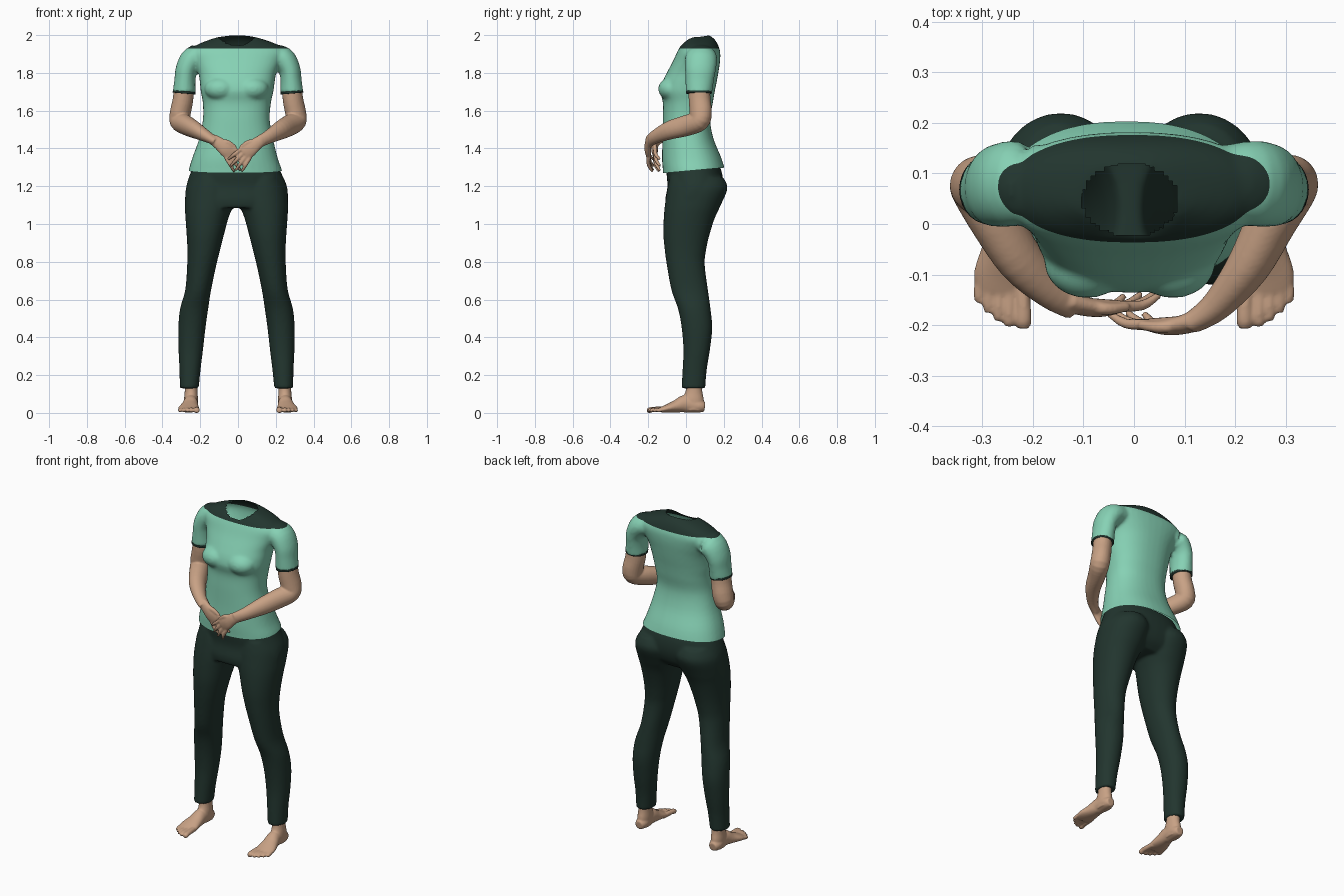
import bpy, bmesh, math
from mathutils import Vector, Matrix

if "Cube" in bpy.data.objects:
    bpy.data.objects.remove(bpy.data.objects["Cube"])


def material(name, rgb):
    m = bpy.data.materials.new(name)
    m.diffuse_color = (*rgb, 1)
    m.use_nodes = True
    m.node_tree.nodes["Principled BSDF"].inputs["Base Color"].default_value = m.diffuse_color
    return m


MINT = material("mint fabric", (0.24, 0.64, 0.46))
DARK = material("dark green fabric", (0.016, 0.036, 0.028))
SKIN = material("skin", (0.58, 0.36, 0.235))


def spline(rows, n=4):
    """Catmull-Rom interpolation of parameter rows."""
    out = []
    for i in range(len(rows) - 1):
        a, b = rows[max(i - 1, 0)], rows[i]
        c, d = rows[i + 1], rows[min(i + 2, len(rows) - 1)]
        for k in range(n):
            t = k / n
            out.append([0.5 * (2 * q + (r - p) * t + (2 * p - 5 * q + 4 * r - s) * t * t
                               + (3 * q - p - 3 * r + s) * t ** 3)
                        for p, q, r, s in zip(a, b, c, d)])
    return out + [list(rows[-1])]


def skin_rings(bm, rings):
    """Join point rings into a closed tube with capped ends."""
    vs = [[bm.verts.new(p) for p in ring] for ring in rings]
    n = len(vs[0])
    for a, b in zip(vs, vs[1:]):
        for i in range(n):
            bm.faces.new((a[i], a[(i + 1) % n], b[(i + 1) % n], b[i]))
    bm.faces.new(vs[0][::-1])
    bm.faces.new(vs[-1])


def body_loft(bm, rows, power=2.3, side=1, n=40):
    """Rows: z, x_min, x_max, y_front, y_back, front dz, back dz."""
    rings = []
    for z, x0, x1, yf, yb, df, db in spline(rows):
        ring = []
        for i in range(n):
            a = 2 * math.pi * i / n
            c, s = math.cos(a), math.sin(a)
            px = math.copysign(abs(c) ** (2 / power), c)
            py = math.copysign(abs(s) ** (2 / power), s)
            x = (x0 + x1) / 2 + px * (x1 - x0) / 2
            ring.append((x * side, (yf + yb) / 2 + py * (yb - yf) / 2,
                         z + s * s * (df if s < 0 else db)))
        rings.append(ring)
    skin_rings(bm, rings)


def tube(bm, rows, ref, n=16):
    """Rows: x, y, z, radius along ref, radius across ref."""
    pts = spline(rows)
    rings = []
    for i, p in enumerate(pts):
        t = (Vector(pts[min(i + 1, len(pts) - 1)][:3]) - Vector(pts[max(i - 1, 0)][:3])).normalized()
        u = Vector(ref)
        u = (u - t * u.dot(t)).normalized()
        v = t.cross(u)
        rings.append([Vector(p[:3]) + u * p[3] * math.cos(2 * math.pi * k / n)
                      + v * p[4] * math.sin(2 * math.pi * k / n) for k in range(n)])
    skin_rings(bm, rings)


def ball(bm, loc, size):
    bmesh.ops.create_uvsphere(bm, u_segments=24, v_segments=16, radius=1,
                              matrix=Matrix.Translation(loc) @ Matrix.Diagonal((*size, 1)))


def blend(name, bm, mats, voxel=0, smooth=4, edit=None):
    """Fuse overlapping volumes into one smooth skin, then trim it with edit."""
    bmesh.ops.recalc_face_normals(bm, faces=bm.faces[:])
    me = bpy.data.meshes.new(name)
    bm.to_mesh(me)
    bm.free()
    ob = bpy.data.objects.new(name, me)
    bpy.context.collection.objects.link(ob)
    if voxel:
        r = ob.modifiers.new("fuse", 'REMESH')
        r.mode, r.voxel_size = 'VOXEL', voxel
        s = ob.modifiers.new("soften", 'SMOOTH')
        s.factor, s.iterations = 0.5, smooth
        bpy.context.view_layer.update()
        me = bpy.data.meshes.new_from_object(ob.evaluated_get(bpy.context.evaluated_depsgraph_get()))
        ob.modifiers.clear()
        ob.data = me
    me.materials.clear()
    for m in mats:
        me.materials.append(m)
    b = bmesh.new()
    b.from_mesh(me)
    if edit:
        edit(b)
    for f in b.faces:
        f.smooth = True
    b.to_mesh(me)
    b.free()
    return ob


def cut(b, co, no, clear=False):
    bmesh.ops.bisect_plane(b, geom=b.verts[:] + b.edges[:] + b.faces[:], dist=1e-5,
                           plane_co=co, plane_no=no, clear_outer=clear)


# Shirt: torso, bust and sleeves
bm = bmesh.new()
body_loft(bm, [
    (1.22, -.270, .242, -.120, .222, 0, 0), (1.28, -.262, .234, -.122, .208, 0, 0),
    (1.35, -.242, .210, -.127, .187, 0, 0), (1.45, -.206, .186, -.124, .146, 0, 0),
    (1.55, -.186, .168, -.123, .128, 0, 0), (1.64, -.186, .174, -.122, .142, 0, 0),
    (1.70, -.197, .187, -.136, .152, 0, 0), (1.75, -.202, .194, -.126, .162, 0, 0),
    (1.80, -.210, .203, -.102, .171, 0, 0), (1.86, -.235, .230, -.070, .180, 0, 0),
    (1.91, -.258, .252, -.047, .181, 0, 0), (1.947, -.220, .214, -.034, .170, -.012, 0),
    (1.974, -.155, .145, -.028, .150, -.03, .005), (1.990, -.103, .090, -.024, .122, -.048, .01)])
for s in (-1, 1):
    ball(bm, (s * .085 - .008, -.075, 1.715), (.085, .072, .062))
    tube(bm, [(s * .17, .08, 1.89, .06, .075), (s * .235, .08, 1.875, .066, .085),
              (s * .272, .076, 1.82, .058, .082), (s * .281, .072, 1.76, .056, .075),
              (s * .285, .068, 1.695, .061, .070)], (1, 0, 0.3), 28)


def finish_shirt(b):
    cut(b, (0, 0, 1.28), (0, .09, -1), True)          # open hem
    cut(b, (0, 0, 1.93), (0, 0, 1))                   # shoulder colour line
    neck = [f for f in b.faces for c in [f.calc_center_median()]
            if c.z > 1.9 and ((c.x + .008) / .094) ** 2 + ((c.y - .048) / .072) ** 2 < 1]
    bmesh.ops.delete(b, geom=neck, context='FACES')   # open neckline
    for f in b.faces:
        f.material_index = int(f.calc_center_median().z > 1.93)


blend("shirt", bm, [MINT, DARK], 0.009, 5, finish_shirt)

# Leggings: hips and both legs
bm = bmesh.new()
body_loft(bm, [(1.36, -.215, .195, -.09, .15, 0, 0), (1.28, -.248, .225, -.103, .188, 0, 0),
               (1.20, -.274, .259, -.098, .196, 0, 0), (1.13, -.278, .264, -.110, .175, 0, 0),
               (1.085, -.265, .250, -.105, .130, 0, 0)])
LEG = [(1.25, .04, .235, -.085, .195, 0, 0), (1.19, .008, .266, -.098, .220, 0, 0),
       (1.10, .018, .273, -.112, .184, 0, 0), (1.03, .043, .270, -.118, .152, 0, 0),
       (.945, .066, .264, -.120, .125, 0, 0), (.866, .086, .260, -.113, .107, 0, 0),
       (.786, .106, .261, -.102, .099, 0, 0), (.653, .134, .271, -.078, .116, 0, 0),
       (.55, .150, .299, -.042, .130, 0, 0), (.45, .164, .308, -.023, .139, 0, 0),
       (.336, .177, .307, -.014, .127, 0, 0), (.23, .190, .302, -.018, .110, 0, 0),
       (.13, .200, .300, -.024, .102, 0, 0)]
for s in (-1, 1):
    body_loft(bm, [(r[0], r[1] - .008 * s, r[2] - .008 * s, *r[3:]) for r in LEG], 2.1, s)
blend("leggings", bm, [DARK], 0.009, 4, lambda b: cut(b, (0, 0, 1.32), (0, 0, 1), True))

for s, side in ((-1, "right"), (1, "left")):
    # Sleeve cuff
    bm = bmesh.new()
    tube(bm, [(s * .285, .068, 1.703, .060, .069), (s * .286, .068, 1.691, .060, .069)], (1, 0, .3), 28)
    blend(side + "_sleeve_cuff", bm, [DARK])

    # Arm, folded in front so one hand rests over the other
    d = 0.0 if s > 0 else 0.036
    bm = bmesh.new()
    tube(bm, [(s * .284, .070, 1.75, .050, .058), (s * .291, .072, 1.66, .053, .059),
              (s * .305, .078, 1.59, .054, .060), (s * .308, .070, 1.545, .054, .054),
              (s * .272, .005, 1.522, .050, .056), (s * .225, -.085 + d * .4, 1.497, .043, .050),
              (s * .165, -.160 + d * .8, 1.463, .031, .037), (s * .115, -.195 + d, 1.437, .022, .032)],
         (1, -.5, .2), 24)
    # Palm
    across = Vector((-.62 * s, 0, .78))
    tube(bm, [(s * .135, -.187 + d, 1.450, .029, .022), (s * .098, -.199 + d, 1.425, .034, .019),
              (s * .065, -.202 + d, 1.397, .040, .018), (s * .035, -.199 + d, 1.370, .040, .013)], across)
    # Fingers and thumb
    for k, length in ((-1.5, .088), (-.5, .108), (.5, .112), (1.5, .098)):
        base = Vector((s * .044, -.199 + d, 1.378)) + across * k * .021
        way = (Vector((-.64 * s, .12, -.75)) + across * k * .13).normalized()
        mid = base + way * length * .55 + Vector((0, -.004, 0))
        tip = base + way * length + Vector((0, .012, 0))
        tube(bm, [(*base, .0115, .012), (*mid, .0105, .0105), (*tip, .007, .007)], across, 10)
    tube(bm, [(s * .10, -.196 + d, 1.432, .016, .015), (s * .055, -.204 + d, 1.432, .014, .013),
              (s * .012, -.200 + d, 1.405, .009, .009)], across, 10)
    blend(side + "_arm", bm, [SKIN], 0.005, 3)

    # Foot: ankle, heel-to-ball body and five toes
    bm = bmesh.new()
    body_loft(bm, [(.20, .212, .284, .003, .085, 0, 0), (.12, .214, .282, -.002, .086, 0, 0),
                   (.07, .212, .286, -.02, .095, 0, 0), (.015, .216, .284, -.01, .096, 0, 0)], 2, s, 24)
    tube(bm, [(s * .250, .100, .034, .024, .024), (s * .250, .07, .038, .036, .034),
              (s * .250, .00, .051, .038, .047), (s * .255, -.05, .038, .046, .034),
              (s * .261, -.10, .026, .056, .022), (s * .260, -.135, .019, .050, .014)], (1, 0, 0), 24)
    for x, tip, r in ((.219, -.207, .016), (.247, -.203, .012), (.268, -.192, .0115),
                      (.288, -.175, .011), (.306, -.156, .011)):
        tube(bm, [(s * (x * .9 + .026), -.10, .022, r, r), (s * x, tip + .035, .021, r, r * .9),
                  (s * x, tip + .012, .016, r * 1.05, r * .95), (s * x, tip, .014, r * .7, r * .6)],
             (1, 0, 0), 10)
    blend(side + "_foot", bm, [SKIN], 0.005, 3, lambda b: bmesh.ops.translate(
        b, verts=b.verts[:], vec=(0, 0, -min(v.co.z for v in b.verts))))
